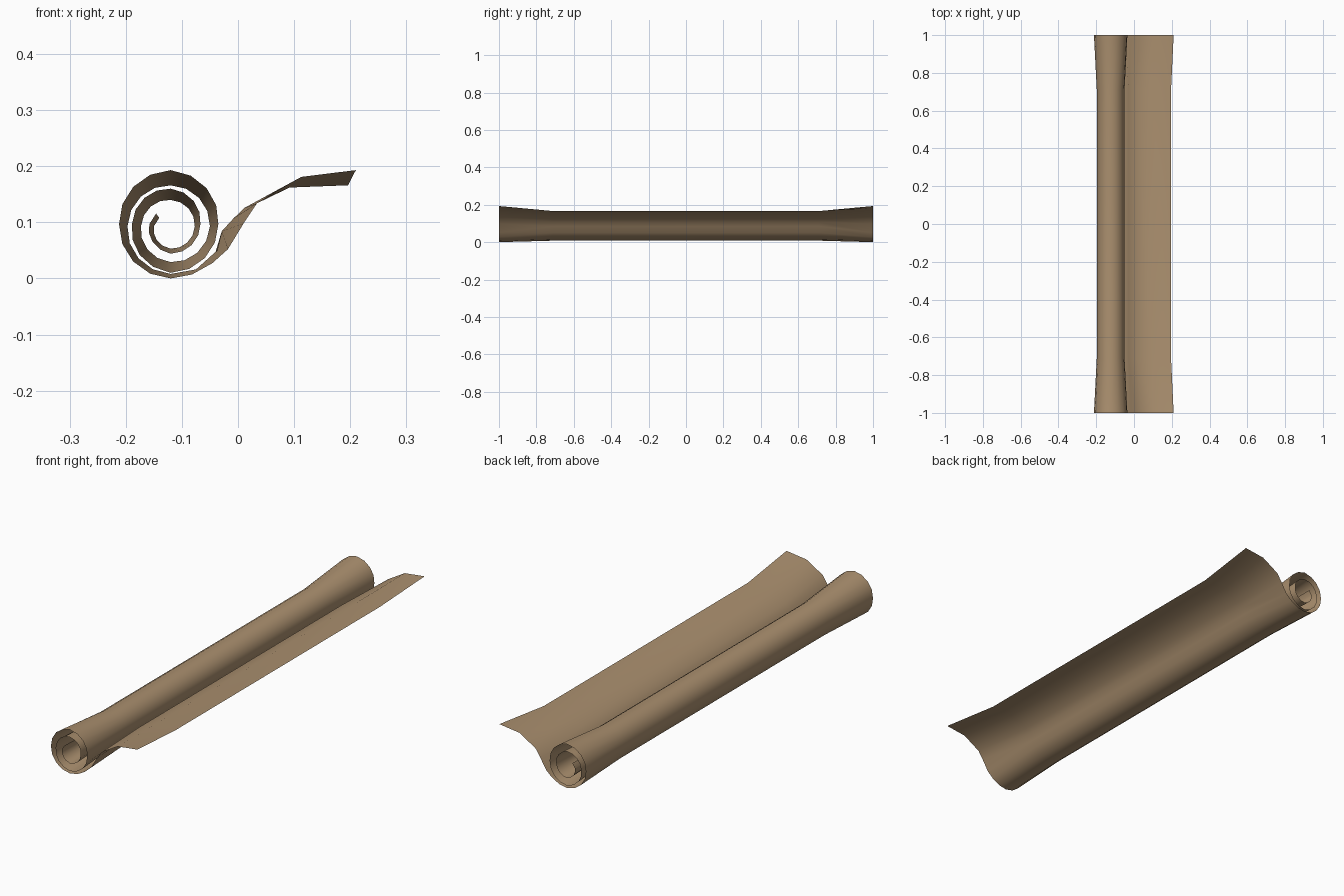
import bpy, bmesh, math

if "Cube" in bpy.data.objects:
    bpy.data.objects.remove(bpy.data.objects["Cube"])

paper = bpy.data.materials.new("tan parchment")
paper.diffuse_color = (0.41, 0.28, 0.16, 1)
paper.use_nodes = True
paper.node_tree.nodes["Principled BSDF"].inputs["Base Color"].default_value = paper.diffuse_color


def profile(tail, centre, radii):
    """Loose tail points followed by an inward spiral, radii given per quarter turn."""
    pts = list(tail)
    steps = 4                                   # 16-sided turns
    count = (len(radii) - 1) * steps
    for i in range(count + 1):
        q, f = divmod(i, steps)
        f /= steps
        r = radii[q] if f == 0 else radii[q] * (1 - f) + radii[q + 1] * f
        a = math.radians(270 - 22.5 * i)
        pts.append((centre[0] + r * math.cos(a), centre[1] + r * math.sin(a)))
    # curled inner edge
    a = math.radians(270 - 22.5 * (count + 1.6))
    r = radii[-1] * 0.84
    pts.append((centre[0] + r * math.cos(a), centre[1] + r * math.sin(a)))
    return pts


# Flared section at both ends and tighter section along the middle
flared = profile(
    [(0.21, 0.193), (0.113, 0.181), (0.034, 0.134), (0.010, 0.098),
     (-0.018, 0.052), (-0.046, 0.027), (-0.082, 0.007)],
    (-0.12, 0.097),
    [0.097, 0.092, 0.096, 0.085, 0.087, 0.069, 0.063, 0.053, 0.053, 0.038])
middle = profile(
    [(0.196, 0.166), (0.092, 0.162), (0.012, 0.126), (-0.008, 0.107),
     (-0.029, 0.084), (-0.037, 0.050), (-0.075, 0.016)],
    (-0.12, 0.093),
    [0.085, 0.077, 0.073, 0.070, 0.064, 0.053, 0.047, 0.043, 0.040, 0.030])

# Loft the sheet along y
bm = bmesh.new()
rows = [[bm.verts.new((x, y, z)) for x, z in sec]
        for y, sec in ((-1, flared), (-0.71, middle), (0.71, middle), (1, flared))]
for a, b in zip(rows, rows[1:]):
    for i in range(len(a) - 1):
        bm.faces.new((a[i], a[i + 1], b[i + 1], b[i])).smooth = True
bmesh.ops.recalc_face_normals(bm, faces=bm.faces)

mesh = bpy.data.meshes.new("rolled_sheet")
bm.to_mesh(mesh)
bm.free()
mesh.materials.append(paper)
sheet = bpy.data.objects.new("rolled_sheet", mesh)
bpy.context.collection.objects.link(sheet)
